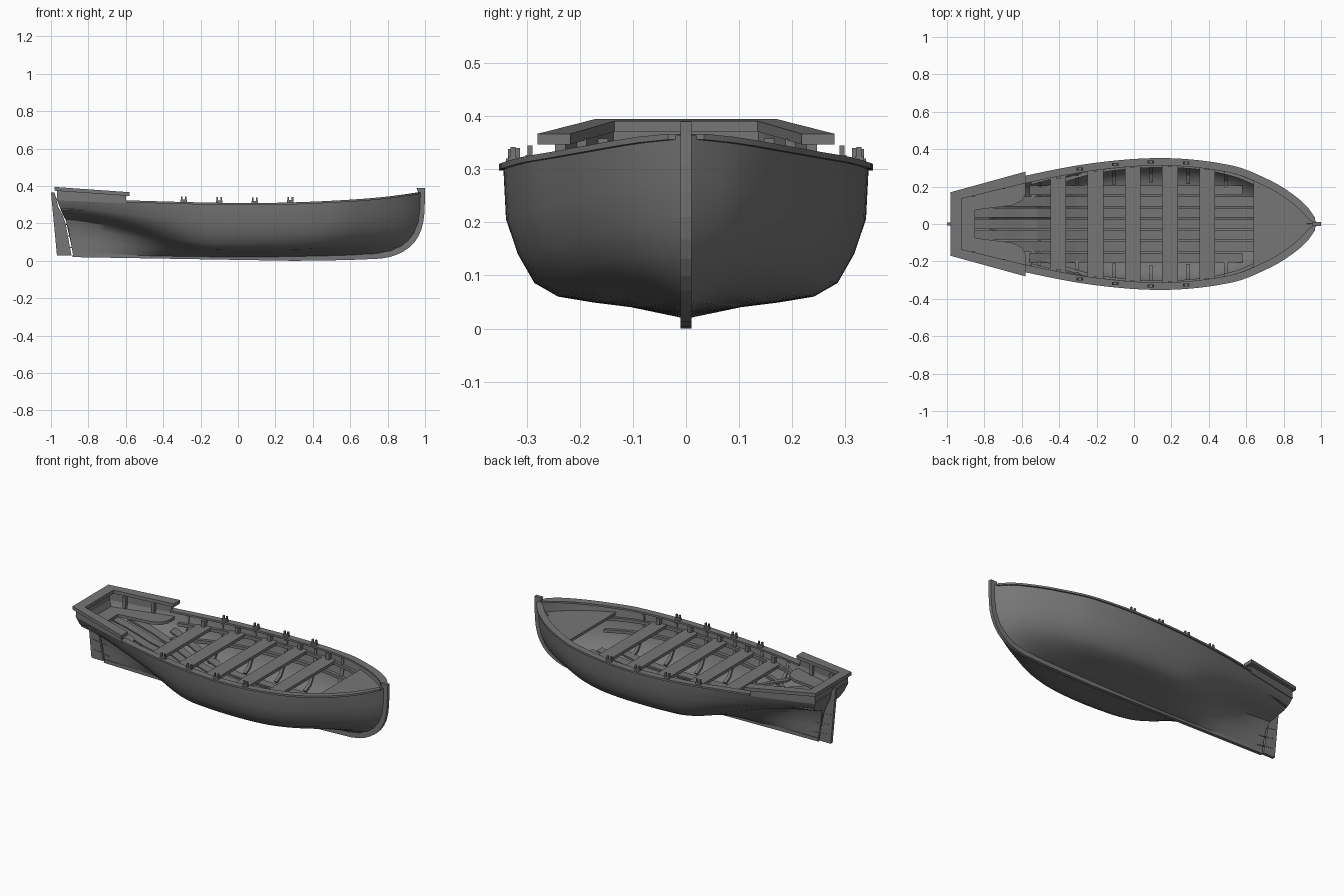
import bpy, bmesh, math

cube = bpy.data.objects.get("Cube")
if cube:
    bpy.data.objects.remove(cube, do_unlink=True)

grey = bpy.data.materials.new("weathered_grey")
grey.use_nodes = True
colour = (0.18, 0.18, 0.18, 1)
grey.diffuse_color = colour
grey.node_tree.nodes["Principled BSDF"].inputs["Base Color"].default_value = colour


def loft(name, rings, smooth=False):
    """Closed skin through rings of points, capped at both ends."""
    bm = bmesh.new()
    vs = [[bm.verts.new(p) for p in ring] for ring in rings]
    n = len(rings[0])
    for a, b in zip(vs, vs[1:]):
        for i in range(n):
            j = (i + 1) % n
            bm.faces.new((a[i], a[j], b[j], b[i]))
    bm.faces.new(vs[0])
    bm.faces.new(vs[-1])
    bmesh.ops.recalc_face_normals(bm, faces=bm.faces)
    mesh = bpy.data.meshes.new(name)
    bm.to_mesh(mesh)
    bm.free()
    mesh.materials.append(grey)
    ob = bpy.data.objects.new(name, mesh)
    bpy.context.collection.objects.link(ob)
    if smooth:
        bpy.ops.object.select_all(action="DESELECT")
        ob.select_set(True)
        bpy.context.view_layer.objects.active = ob
        bpy.ops.object.shade_smooth_by_angle(angle=math.radians(35))
    return ob


def slab(name, outline, top, bottom):
    """Plan outline between two height functions of x."""
    return loft(name, [[(x, y, f(x)) for x, y in outline] for f in (bottom, top)])


def plate(name, outline, half):
    """Side outline given a thickness across the boat."""
    return loft(name, [[(x, s * half, z) for x, z in outline] for s in (-1, 1)])


def box(name, x, y, z, sx, sy, sz):
    return slab(name, [(x + i * sx / 2, y + j * sy / 2) for i, j in ((-1, -1), (1, -1), (1, 1), (-1, 1))],
                lambda _: z + sz / 2, lambda _: z - sz / 2)


def curve(points):
    """Smooth function through the given points."""
    def slope(i):
        a, b = points[max(i - 1, 0)], points[min(i + 1, len(points) - 1)]
        return (b[1] - a[1]) / (b[0] - a[0])

    def f(x):
        x = min(max(x, points[0][0]), points[-1][0])
        i = max(k for k in range(len(points) - 1) if points[k][0] <= x)
        (x0, y0), (x1, y1) = points[i], points[i + 1]
        h = x1 - x0
        t = (x - x0) / h
        return ((1 + 2 * t) * (1 - t) ** 2 * y0 + t * (1 - t) ** 2 * h * slope(i)
                + t * t * (3 - 2 * t) * y1 + t * t * (t - 1) * h * slope(i + 1))
    return f


def ease(a, b, x):
    t = min(max((x - a) / (b - a), 0), 1)
    return t * t * (3 - 2 * t)


# Hull lines: half breadth, sheer and keel heights, stern edge and stem edge
breadth = curve([(-.97, .155), (-.58, .25), (-.2, .32), (.18, .344), (.53, .303), (.72, .228), (.83, .163),
                 (.92, .087), (.975, .01)])
sheer = curve([(-.97, .335), (-.58, .32), (0, .306), (.3, .31), (.6, .324), (.8, .341), (.975, .365)])
keel = curve([(-.97, .03), (.2, .02), (.8, .028), (.975, .03)])
stern_edge = curve([(0, -.882), (.55, -.912), (.7, -.935), (1, -.972)])
MID = [(.02, 0), (.3, .07), (.5, .1), (.7, .14), (.83, .23), (.92, .42), (.985, .65), (1, 1)]
BOW = [(.05, 0), (.22, .07), (.4, .14), (.56, .23), (.7, .35), (.82, .52), (.92, .75), (1, 1)]
STERN = [(.03, 0), (.04, .25), (.06, .48), (.16, .63), (.45, .7), (.75, .75), (.93, .84), (1, 1)]
ROWS = range(len(MID))


def stem_edge(h):
    return .7 + .275 * math.sqrt(1 - (1 - h) ** 3.5)


def hull_point(u, r):
    x = -.972 + 1.947 * u
    ws, wb = ease(-.1, -1, x), ease(.35, 1, x)
    wy, h = [m * (1 - ws - wb) + s * ws + b * wb for m, s, b in zip(MID[r], STERN[r], BOW[r])]
    px = stern_edge(h) * (1 - u) + stem_edge(h) * u
    return px, max(breadth(x) * wy, .006), keel(x) + (sheer(x) - keel(x)) * h


def section(x):
    """Half section (y, z) of the outer skin at an exact x."""
    pts = []
    for r in ROWS:
        lo, hi = 0, 1
        for _ in range(24):
            mid = (lo + hi) / 2
            lo, hi = (mid, hi) if hull_point(mid, r)[0] < x else (lo, mid)
        pts.append(hull_point(lo, r)[1:])
    return pts


def lookup(pairs, v):
    for (a, p), (b, q) in zip(pairs, pairs[1:]):
        if v <= b:
            return p + (q - p) * max(v - a, 0) / max(b - a, 1e-6)
    return pairs[-1][1]


def y_at(x, z):
    return max(lookup([(c, y) for y, c in section(x)], z) - .008, .004)


def z_at(x, y):
    return lookup(section(x), y)


def spread(a, b, n):
    return [a + (b - a) * i / n for i in range(n + 1)]


# Hull skin with an inner face, and the transom closing it
rings = []
for u in spread(0, 1, 44):
    outer = [hull_point(u, r) for r in ROWS]
    inner = [(x, max(y - .013, .001), z + .012 * (1 - r / 7)) for r, (x, y, z) in enumerate(outer)]
    flip = lambda pts: [(x, -y, z) for x, y, z in pts]
    rings.append(outer[::-1] + flip(outer) + flip(inner)[::-1] + inner)
loft("hull", rings, True)
edge = [hull_point(0, r) for r in ROWS]
loft("transom", [[(x, y, z), (x, -y, z), (x + .015, -y, z), (x + .015, y, z)] for x, y, z in edge])

# Keel sweeping up into the stem
stem_out = [(stem_edge(t * t) + .024, .01 + .356 * t * t) for t in spread(0, 1, 12)]
stem_in = [(stem_edge(t * t) - .012, .036 + .33 * t * t) for t in spread(1, 0, 12)]
plate("keel_and_stem", [(-.886, .02), (.3, 0), (.58, .004)] + stem_out + [(1, .39), (.955, .39)]
      + stem_in + [(.3, .03), (-.882, .04)], .01)

# Rudder and its straps
plate("rudder", [(-1, .365), (-.98, .365), (-.962, .29), (-.94, .25), (-.922, .2), (-.89, .028), (-.968, .028)], .009)
for z in (.075, .135, .195):
    x = -.89 - z * .15
    plate("rudder_strap", [(x - .05, z + .008), (x + .05, z - .006), (x + .05, z - .011), (x - .05, z + .003)], .011)

# Gunwale rails and side stringers
for s in (1, -1):
    rail = []
    for x in spread(-.6, .968, 40):
        k = math.hypot(1, (breadth(x + .005) - breadth(x - .005)) / .01)
        b, z = breadth(x), sheer(x) + .003
        o, i = b + min(.008 * k, .016), max(b - .032 * min(k, 1.5), .002)
        rail.append([(x, s * o, z), (x, s * i, z), (x, s * i, z - .011), (x, s * o, z - .011)])
    loft("gunwale_rail", rail, True)
    for height in (.18, .245):
        stringer = []
        for x in spread(-.55, .68, 20):
            y = y_at(x, height)
            stringer.append([(x, s * (y - d), height + e) for d, e in ((0, 0), (.02, 0), (.02, .018), (0, .018))])
        loft("side_stringer", stringer)

# Floor boards laid close together, kept inside the skin at their outer edge
for y, start, end in ((0, -.86, .68), (.06, -.86, .68), (.12, -.8, .66), (.18, -.56, .58)):
    for s in (1, -1) if y else (1,):
        board = []
        for x in spread(start, end, 18):
            z = z_at(x, max(y + .027, .15 if x > -.6 else .11)) + .022
            board.append([(x, s * y + d, z + e) for d, e in ((-.026, 0), (.026, 0), (.026, -.01), (-.026, -.01))])
        loft("floor_board", board)

# Ribs hugging the inside of the hull
for x in [-.505 + .199 * i for i in range(6)]:
    half = section(x)[3:]
    for s in (1, -1):
        ribs = []
        for k, (y, z) in enumerate(half):
            drop = .02 if k == 4 else 0
            ribs.append([(x + d, s * (y - inset), z + inset * (1 - k / 4) - drop)
                         for d, inset in ((-.009, .008), (.009, .008), (.009, .02), (-.009, .02))])
        loft("rib", ribs)

# Thwarts with knees up to the rail
for i in range(5):
    x, z = -.405 + .199 * i, .266
    ends = [(x + d, y_at(x + d, z)) for d in (-.042, .042)]
    slab("thwart", ends + [(a, -b) for a, b in ends[::-1]], lambda _: z, lambda _: z - .018)
    for s in (1, -1):
        box("thwart_knee", x, s * (y_at(x, .28) - .014), .283, .022, .03, .036)

# Foredeck
side = [(x, y_at(x, .288)) for x in spread(.64, .955, 12)]
slab("foredeck", side + [(x, -y) for x, y in side[::-1]], lambda _: .29, lambda _: .274)

# Stern bench shaped like a U
side = [(x, y_at(x, .29)) for x in spread(-.945, -.58, 8)]
cut = [(-.58, .16), (-.6, .125), (-.65, .1), (-.85, .075)]
half = side + cut
slab("stern_bench", half + [(x, -y) for x, y in half[::-1]], lambda _: .288, lambda _: .271)

# Stern bulwark, its brackets and the heavy stern rail
rail_top = lambda x: .367 - .07 * (x + .58)
rail_under = lambda x: rail_top(x) - .02
wall = [(x, breadth(x) + .001) for x in spread(-.968, -.6, 8)]
wall += [(x, y - .02) for x, y in wall[::-1]]
wall[-1] = (-.948, wall[-1][1])
slab("stern_bulwark", wall + [(x, -y) for x, y in wall[::-1]], lambda x: rail_under(x) + .004, lambda x: sheer(x) - .012)
for s in (1, -1):
    for x in (-.86, -.7):
        box("bulwark_bracket", x, s * (breadth(x) - .024), .325, .02, .022, .066)
corner = [(-.98, .17), (-.58, .28), (-.58, .218), (-.922, .135)]
slab("stern_rail", corner + [(x, -y) for x, y in corner[::-1]], rail_top, rail_under)

# Thole pins in pairs along both rails
for i in range(4):
    x = -.29 + .19 * i
    y, z = breadth(x) - .013, sheer(x)
    for s in (1, -1):
        box("thole_block", x, s * y, z + .007, .034, .016, .016)
        for d in (-.011, .011):
            box("thole_pin", x + d, s * y, z + .016, .009, .01, .034)
